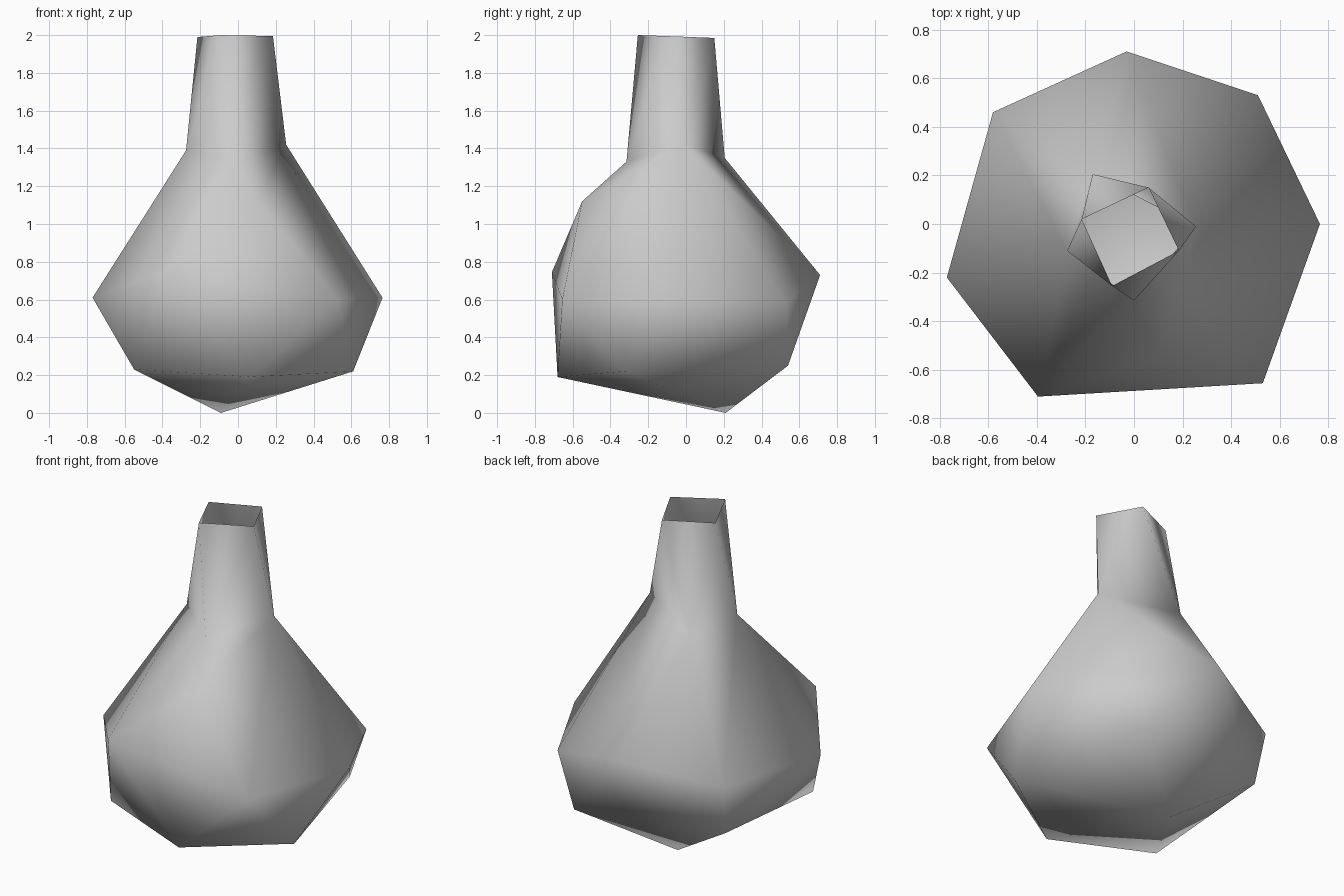
import bpy, bmesh, math

cube = bpy.data.objects.get("Cube")
if cube:
    bpy.data.objects.remove(cube, do_unlink=True)

# Glaze
glaze = bpy.data.materials.new("grey_clay")
glaze.use_nodes = True
grey = (0.6, 0.6, 0.6, 1)
glaze.diffuse_color = grey
glaze.node_tree.nodes["Principled BSDF"].inputs["Base Color"].default_value = grey

# Irregular rings of the hand-cut vase
foot = [(-.09, .21, 0)]
lower_ring = [(.39, .54, .25), (-.55, .40, .30), (-.55, -.46, .23),
              (.07, -.68, .19), (.61, -.32, .22)]
belly_ring = [(-.03, .71, .73), (.51, .53, .58), (.765, 0, .61), (.53, -.655, .60),
              (-.395, -.71, .745), (-.77, -.22, .61), (-.58, .46, .61)]
shoulder = [(.1, -.55, 1.12)]
neck_base = [(-.17, .205, 1.35), (.255, -.01, 1.42), (0, -.315, 1.33), (-.275, -.11, 1.39)]
rim = [(.06, .15, 1.985), (.185, -.11, 1.995), (-.09, -.255, 2), (-.215, .02, 1.99)]

bm = bmesh.new()


def add_ring(points):
    return [bm.verts.new(p) for p in points]


# Faceted body, opened where the neck joins
for ring in (foot, lower_ring, belly_ring, shoulder):
    add_ring(ring)
base = add_ring(neck_base)
bmesh.ops.convex_hull(bm, input=list(bm.verts))
cap = [f for f in bm.faces if all(v in base for v in f.verts)]
bmesh.ops.delete(bm, geom=cap, context='FACES_KEEP_BOUNDARY')

# Twisted four-sided neck, open at the rim
top = add_ring(rim)
for i in range(4):
    j = (i + 1) % 4
    bm.faces.new((base[i], base[j], top[i]))
    bm.faces.new((base[j], top[j], top[i]))
bmesh.ops.recalc_face_normals(bm, faces=list(bm.faces))

mesh = bpy.data.meshes.new("vase")
bm.to_mesh(mesh)
bm.free()
mesh.materials.append(glaze)
vase = bpy.data.objects.new("vase", mesh)
bpy.context.collection.objects.link(vase)

# Soft shading over the facets
bpy.ops.object.select_all(action='DESELECT')
vase.select_set(True)
bpy.context.view_layer.objects.active = vase
bpy.ops.object.shade_smooth_by_angle(angle=math.radians(70))
